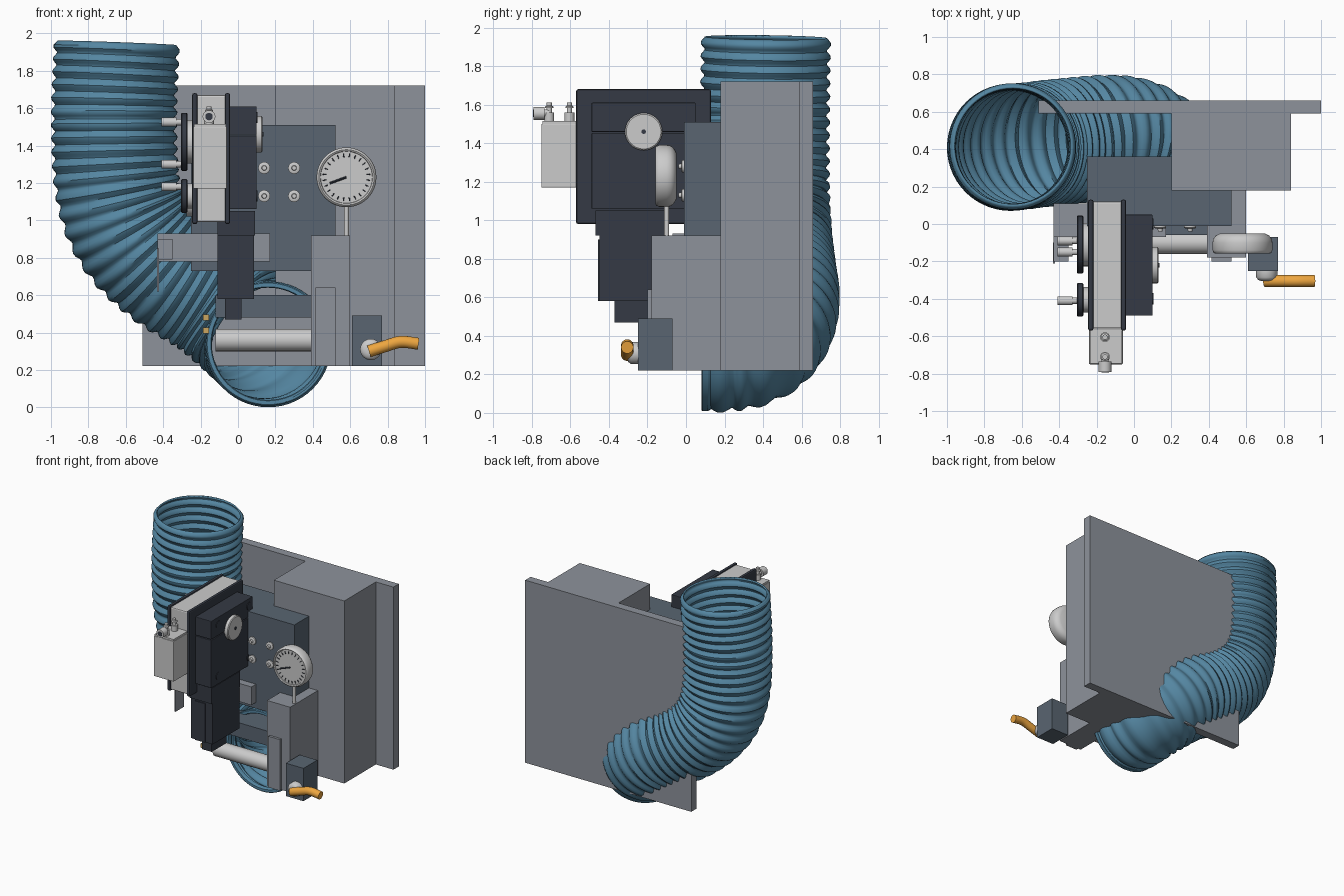
import bpy, bmesh, math
from mathutils import Vector

if "Cube" in bpy.data.objects:
    bpy.data.objects.remove(bpy.data.objects["Cube"])

def material(name, rgb):
    m = bpy.data.materials.new(name)
    m.diffuse_color = (*rgb, 1)
    m.use_nodes = True
    m.node_tree.nodes["Principled BSDF"].inputs["Base Color"].default_value = m.diffuse_color
    return m

HOSE = material("hose_blue", (0.09, 0.24, 0.36))
DARK = material("charcoal", (0.035, 0.042, 0.058))
SLATE = material("slate", (0.10, 0.13, 0.165))
GREY = material("panel_grey", (0.27, 0.29, 0.33))
LIGHT = material("light_metal", (0.52, 0.53, 0.53))
ORANGE = material("orange", (0.85, 0.38, 0.05))
BRASS = material("brass", (0.6, 0.38, 0.12))

def finish(name, bm, mat, smooth=False, bevel=0):
    bmesh.ops.recalc_face_normals(bm, faces=bm.faces)
    me = bpy.data.meshes.new(name)
    bm.to_mesh(me)
    bm.free()
    ob = bpy.data.objects.new(name, me)
    bpy.context.collection.objects.link(ob)
    me.materials.append(mat)
    if bevel:
        b = ob.modifiers.new("bevel", 'BEVEL')
        b.width, b.segments = bevel, 2
    if smooth:
        bpy.ops.object.select_all(action='DESELECT')
        ob.select_set(True)
        bpy.context.view_layer.objects.active = ob
        bpy.ops.object.shade_smooth_by_angle(angle=math.radians(40))
    return ob

def box(name, x, y, z, mat=GREY, bevel=0):
    """Box from (min, max) pairs."""
    bm = bmesh.new()
    bmesh.ops.create_cube(bm, size=1)
    for v in bm.verts:
        v.co = [(r[0] + r[1]) / 2 + c * (r[1] - r[0]) for r, c in zip((x, y, z), v.co)]
    return finish(name, bm, mat, bevel=bevel)

def frame(axis):
    u = axis.orthogonal().normalized()
    return u, axis.cross(u)

def lathe(name, origin, axis, profile, mat=LIGHT, n=32):
    """Capped solid of revolution; profile is (distance, radius) along the axis."""
    o, a = Vector(origin), Vector(axis).normalized()
    u, w = frame(a)
    rings = [[o + a * d + (u * math.cos(t) + w * math.sin(t)) * r
              for t in (2 * math.pi * i / n for i in range(n))] for d, r in profile]
    return skin(name, rings, mat)

def skin(name, rings, mat, cap=True):
    bm = bmesh.new()
    vs = [[bm.verts.new(p) for p in r] for r in rings]
    n = len(vs[0])
    for a, b in zip(vs, vs[1:]):
        for i in range(n):
            bm.faces.new((a[i], a[(i + 1) % n], b[(i + 1) % n], b[i]))
    if cap:
        bm.faces.new(vs[0])
        bm.faces.new(vs[-1])
    return finish(name, bm, mat, smooth=True)

def cyl(name, p, q, r, mat=LIGHT, n=24):
    d = Vector(q) - Vector(p)
    return lathe(name, p, d, [(0, r), (d.length, r)], mat, n)

def sweep(name, points, radius, mat, steps, n, cap):
    """Tube along a smooth curve; radius is a function of length travelled."""
    P = [Vector(p) for p in points]
    P = [2 * P[0] - P[1]] + P + [2 * P[-1] - P[-2]]
    pts = []
    for a, b, c, d in zip(P, P[1:], P[2:], P[3:]):
        k = max(2, round(steps * (c - b).length))
        for i in range(k):
            t = i / k
            pts.append(0.5 * (2 * b + (c - a) * t + (2 * a - 5 * b + 4 * c - d) * t * t
                              + (3 * b - a - 3 * c + d) * t ** 3))
    pts.append(P[-2])
    rings, u, s = [], None, 0
    for i, p in enumerate(pts):
        a = (pts[min(i + 1, len(pts) - 1)] - pts[max(i - 1, 0)]).normalized()
        u = frame(a)[0] if u is None else (u - a * u.dot(a)).normalized()
        w = a.cross(u)
        if i:
            s += (p - pts[i - 1]).length
        r = radius(s)
        rings.append([p + (u * math.cos(t) + w * math.sin(t)) * r
                      for t in (2 * math.pi * j / n for j in range(n))])
    return skin(name, rings, mat, cap)

# Corrugated hose with a collar at the lower mouth
hose = sweep("corrugated_hose",
             [(.16, .085, .34), (.16, .2, .34), (.13, .34, .37), (.03, .43, .46), (-.13, .46, .59),
              (-.38, .44, .75), (-.56, .42, .94), (-.645, .41, 1.18), (-.662, .41, 1.55), (-.648, .415, 1.945)],
             lambda s: 0.322 + (0.011 * math.sin(2 * math.pi * s / 0.068) if s > 0.05 else 0),
             HOSE, 90, 56, False)
sol = hose.modifiers.new("wall", 'SOLIDIFY')
sol.thickness, sol.offset = 0.012, 0
collar = lathe("hose_collar", (.16, .08, .34), (0, 1, 0),
               [(.035, .30), (.006, .30), (0, .305), (0, .325), (.006, .331), (.035, .331), (.035, .30)], HOSE, 64)
bm = bmesh.new()
bm.from_mesh(collar.data)
bmesh.ops.delete(bm, geom=[f for f in bm.faces if len(f.verts) > 4], context='FACES_ONLY')
bm.to_mesh(collar.data)
bm.free()

# Mounting panel and cabinet blocks
box("back_panel", (-.51, 1), (.59, .66), (.22, 1.72))
box("main_cabinet", (.2, .84), (.18, .59), (.22, 1.72))
box("control_block", (-.25, .52), (-.01, .36), (.73, 1.51), SLATE)
box("gauge_pedestal", (.39, .6), (-.18, .18), (.22, .92))
box("pedestal_strip", (.415, .52), (-.2, -.18), (.22, .64))
box("lever_block", (.61, .77), (-.25, -.07), (.22, .49), SLATE)
box("cross_bar", (-.43, .17), (-.07, .11), (.78, .93))
box("bar_bracket", (-.43, -.35), (-.2, -.07), (.79, .9))
box("hanging_strip", (-.432, -.422), (-.21, -.1), (.62, .85))
box("lower_beam", (-.12, .41), (-.06, .18), (.48, .6), SLATE)
cyl("lower_pipe", (-.12, -.1, .36), (.39, -.1, .36), .06)
for z in (.41, .48):
    lathe("brass_pin", (-.17, -.22, z), (0, 1, 0), [(0, .023), (.03, .023)], BRASS, 4)

# Four bolts on the control block
for x in (.14, .30):
    for z in (1.13, 1.28):
        lathe("bolt", (x, -.01, z), (0, -1, 0), [(0, .032), (.01, .032), (.014, .026), (.014, .014), (.03, .012)])

# Pressure gauge
gx, gz = .58, 1.23
cyl("gauge_stem", (gx, -.1, .91), (gx, -.1, 1.09), .013)
lathe("gauge_body", (gx, -.05, gz), (0, -1, 0),
      [(0, .12), (.012, .143), (.03, .157), (.05, .16), (.09, .16), (.104, .154), (.108, .148),
       (.104, .14), (.098, .138)], LIGHT, 48)
for i in range(24):
    a = 2 * math.pi * (i + .5) / 24
    d = Vector((math.cos(a), 0, math.sin(a)))
    c = Vector((gx, -.15, gz))
    cyl("gauge_tick", c + d * .108, c + d * .128, .003, DARK, 6)
cyl("gauge_needle", (gx - .09, -.152, gz - .032), (gx, -.152, gz + .001), .006, DARK, 8)

# Lever
lathe("lever_hub", (.71, -.25, .31), (0, -1, 0), [(0, .057), (.035, .057), (.05, .045), (.056, .025)])
sweep("lever_handle", [(.70, -.305, .30), (.78, -.305, .325), (.87, -.305, .35), (.965, -.305, .34)],
      lambda s: .032, ORANGE, 60, 20, True)

# Actuator housing: pale core between dark flanges, with cover
Y, Z = (-.57, .13), (.98, 1.68)
box("actuator_core", (-.225, -.055), (-.56, .12), (.99, 1.67), LIGHT, .01)
for x in (-.245, -.07):
    box("actuator_flange", (x, x + .028), Y, Z, DARK, .01)
for n, z in (("lower", (1.06, 1.453)), ("upper", (1.459, 1.61))):
    box(n + "_actuator_cover", (-.045, .10), (-.49, .05), z, DARK, .004)
for y, z in ((-.40, 1.55), (0, 1.55), (-.40, 1.13), (0, 1.13)):
    cyl("cover_screw", (.095, y, z), (.105, y, z), .03, DARK)
lathe("position_dial", (.095, -.22, 1.46), (1, 0, 0), [(0, .097), (.03, .097), (.036, .09)], LIGHT, 40)
cyl("dial_centre", (.12, -.22, 1.46), (.135, -.22, 1.46), .012, DARK)

# Drive housing below the actuator
box("drive_top", (-.11, .09), (-.47, -.1), (.92, 1.05), DARK)
box("drive_body", (-.11, .085), (-.45, -.1), (.58, .92), DARK)
box("drive_rib", (-.07, .02), (-.458, -.3), (.58, .90), DARK)
box("drive_foot", (-.07, .02), (-.37, -.18), (.47, .58), DARK)

# Solenoid box with fittings
box("solenoid_box", (-.24, -.06), (-.75, -.565), (1.17, 1.5), LIGHT, .004)
box("solenoid_lid", (-.236, -.064), (-.745, -.565), (1.5, 1.515), LIGHT)
for y in (-.71, -.605):
    lathe("top_fitting", (-.155, y, 1.5), (0, 0, 1),
          [(0, .026), (.06, .026), (.06, .014), (.082, .014), (.082, .022), (.09, .022), (.095, .014), (.11, .014)],
          LIGHT, 20)
lathe("front_fitting", (-.155, -.71, 1.555), (0, -1, 0), [(0, .02), (.025, .02), (.025, .034), (.082, .034)], LIGHT, 20)
cyl("fitting_bore", (-.155, -.78, 1.555), (-.155, -.794, 1.555), .02, DARK)

# Dials and studs on the left side
for y, z, r in ((-.11, 1.42, .155), (-.405, 1.13, .09)):
    cyl("side_dial_base", (-.24, y, z), (-.275, y, z), r * .75, LIGHT, 40)
    lathe("side_dial", (-.27, y, z), (-1, 0, 0), [(0, r - .006), (.006, r), (.03, r), (.036, r - .006)], DARK, 40)
cyl("side_dial_base", (-.24, -.13, 1.1), (-.275, -.13, 1.1), .08, LIGHT, 40)
lathe("side_dial", (-.27, -.13, 1.13), (-1, 0, 0), [(0, .085), (.03, .085)], DARK, 40)
for y, z in ((-.09, 1.525), (-.15, 1.3), (-.41, 1.18)):
    lathe("side_stud", (-.30, y, z), (-1, 0, 0), [(0, .017), (.03, .017), (.03, .024), (.108, .024)], LIGHT, 20)
